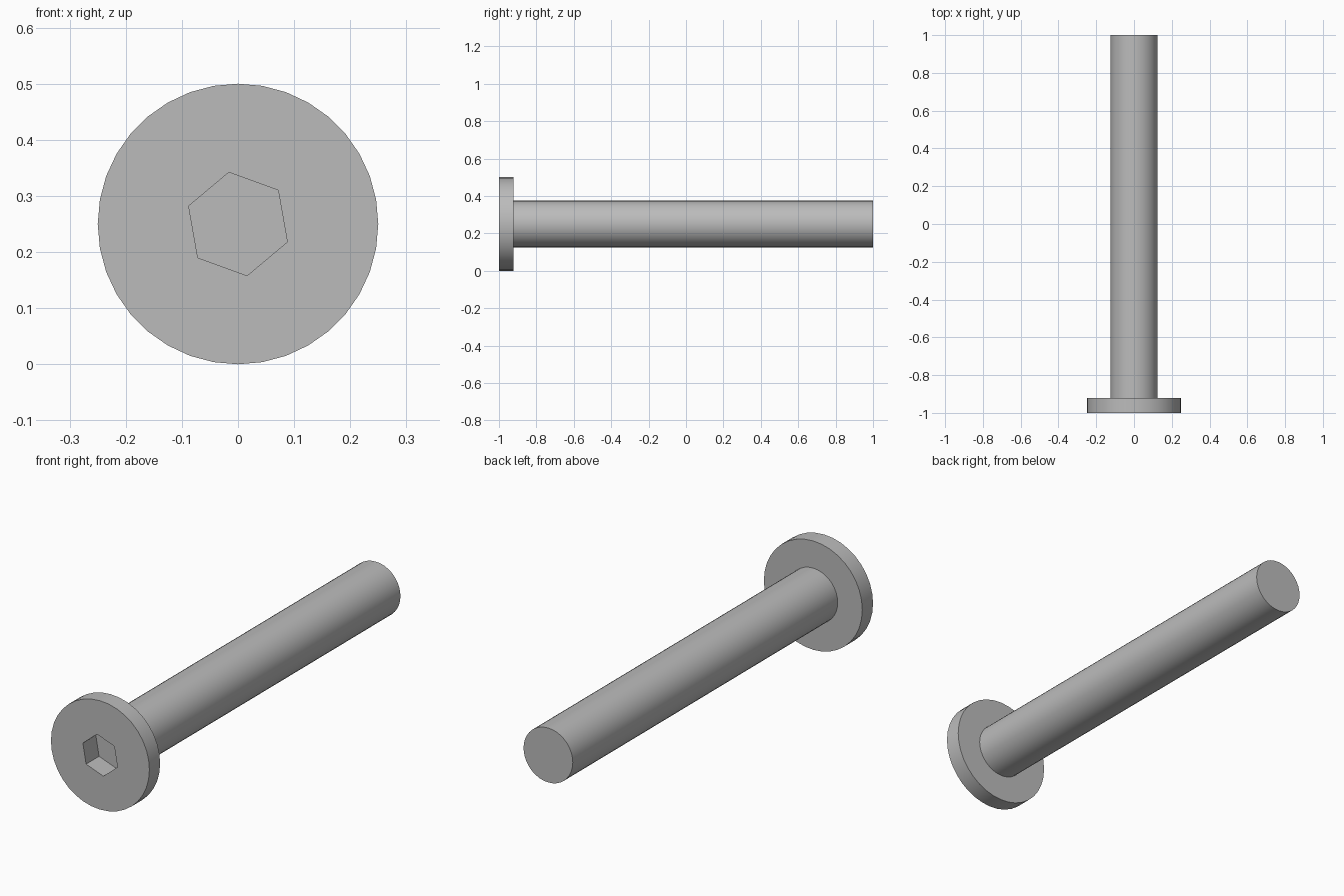
import bpy, bmesh
from math import cos, sin, radians, tau
from mathutils import Vector

if "Cube" in bpy.data.objects:
    bpy.data.objects.remove(bpy.data.objects["Cube"])

AXIS_Z = 0.25
HEAD_R, SHAFT_R, HEX_R = 0.25, 0.125, 0.0935
FRONT, HEAD_BACK, END = -1.0, -0.922, 1.0
SOCKET_DEPTH = 0.094

steel = bpy.data.materials.new("grey steel")
steel.use_nodes = True
grey = (0.5, 0.5, 0.5, 1)
steel.diffuse_color = grey
steel.node_tree.nodes["Principled BSDF"].inputs["Base Color"].default_value = grey


def finish(bm, name):
    """Turn a bmesh into a named steel object."""
    bmesh.ops.recalc_face_normals(bm, faces=bm.faces)
    mesh = bpy.data.meshes.new(name)
    bm.to_mesh(mesh)
    bm.free()
    mesh.materials.append(steel)
    obj = bpy.data.objects.new(name, mesh)
    bpy.context.collection.objects.link(obj)
    return obj


# Head and shaft: one profile turned about the long axis
profile = [(0, FRONT), (HEAD_R, FRONT), (HEAD_R, HEAD_BACK),
           (SHAFT_R, HEAD_BACK), (SHAFT_R, END), (0, END)]
bm = bmesh.new()
verts = [bm.verts.new((r, y, AXIS_Z)) for r, y in profile]
edges = [bm.edges.new(pair) for pair in zip(verts, verts[1:])]
bmesh.ops.spin(bm, geom=verts + edges, cent=(0, 0, AXIS_Z), axis=(0, 1, 0),
               angle=tau, steps=36, use_duplicate=False)
bmesh.ops.remove_doubles(bm, verts=bm.verts, dist=0.0001)
bmesh.ops.dissolve_limit(bm, angle_limit=radians(1), verts=bm.verts, edges=bm.edges)
bolt = finish(bm, "bolt_head_and_shaft")

# Hexagonal socket cutter, slightly turned, overshooting the front face
bm = bmesh.new()
angles = [radians(40 + 60 * i) for i in range(6)]
hexagon = bm.faces.new([bm.verts.new((HEX_R * cos(a), FRONT - 0.05, AXIS_Z + HEX_R * sin(a)))
                        for a in angles])
grown = bmesh.ops.extrude_face_region(bm, geom=[hexagon], use_keep_orig=True)
bmesh.ops.translate(bm, vec=Vector((0, SOCKET_DEPTH + 0.05, 0)),
                    verts=[g for g in grown["geom"] if isinstance(g, bmesh.types.BMVert)])
cutter = finish(bm, "socket_cutter")
cutter.hide_render = True

# Cut the socket and drop the cutter
cut = bolt.modifiers.new("socket", 'BOOLEAN')
cut.operation, cut.solver, cut.object = 'DIFFERENCE', 'EXACT', cutter
bpy.ops.object.select_all(action='DESELECT')
bolt.select_set(True)
bpy.context.view_layer.objects.active = bolt
bpy.ops.object.modifier_apply(modifier=cut.name)
bpy.data.objects.remove(cutter)
bpy.ops.object.shade_smooth_by_angle(angle=radians(30))
